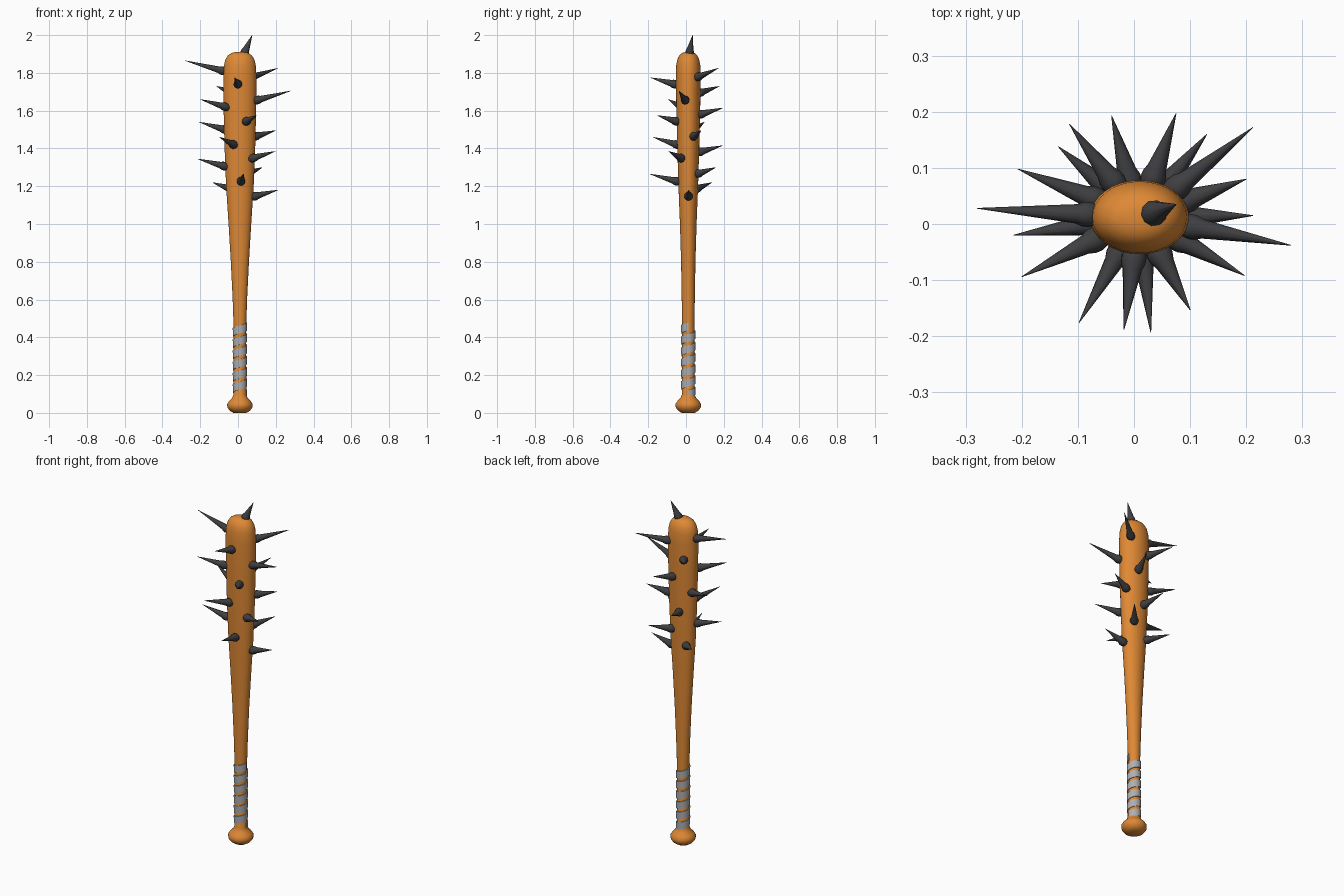
import bpy, bmesh
from math import cos, sin, pi, radians, hypot
from mathutils import Vector

cube = bpy.data.objects.get("Cube")
if cube:
    bpy.data.objects.remove(cube, do_unlink=True)

CX, CY = 0.01, 0.012  # axis of the bat


def material(name, rgb, rough):
    m = bpy.data.materials.new(name)
    m.use_nodes = True
    bsdf = m.node_tree.nodes["Principled BSDF"]
    bsdf.inputs["Base Color"].default_value = (*rgb, 1)
    bsdf.inputs["Roughness"].default_value = rough
    m.diffuse_color = (*rgb, 1)
    return m


wood = material("orange_wood", (0.74, 0.25, 0.035), 0.6)
iron = material("dark_iron", (0.05, 0.05, 0.055), 0.5)
cloth = material("grey_tape", (0.42, 0.43, 0.45), 0.8)


def loft(name, rings, mat, angle):
    """Skin a list of closed rings of points and cap both ends."""
    bm = bmesh.new()
    loops = [[bm.verts.new(p) for p in ring] for ring in rings]
    for a, b in zip(loops, loops[1:]):
        n = len(a)
        for i in range(n):
            j = (i + 1) % n
            bm.faces.new((a[i], a[j], b[j], b[i]))
    bm.faces.new(loops[0][::-1])
    bm.faces.new(loops[-1])
    bmesh.ops.recalc_face_normals(bm, faces=bm.faces)
    mesh = bpy.data.meshes.new(name)
    bm.to_mesh(mesh)
    bm.free()
    mesh.materials.append(mat)
    ob = bpy.data.objects.new(name, mesh)
    bpy.context.collection.objects.link(ob)
    bpy.ops.object.select_all(action="DESELECT")
    ob.select_set(True)
    bpy.context.view_layer.objects.active = ob
    bpy.ops.object.shade_smooth_by_angle(angle=radians(angle))
    return ob


def ring(center, u, v, ru, rv, n):
    return [center + u * ru * cos(2 * pi * i / n) + v * rv * sin(2 * pi * i / n)
            for i in range(n)]


X, Y, Z = Vector((1, 0, 0)), Vector((0, 1, 0)), Vector((0, 0, 1))

# Bat body: height, half width, half depth (barrel is flattened)
profile = [
    (0.0, 0.035, 0.035), (0.012, 0.054, 0.054), (0.028, 0.066, 0.066),
    (0.046, 0.068, 0.068), (0.062, 0.058, 0.058), (0.078, 0.042, 0.042),
    (0.095, 0.034, 0.034), (0.45, 0.033, 0.032), (0.62, 0.039, 0.035),
    (0.8, 0.048, 0.038), (1.0, 0.06, 0.044), (1.2, 0.073, 0.052),
    (1.4, 0.081, 0.058), (1.6, 0.086, 0.063), (1.78, 0.088, 0.066),
    (1.84, 0.084, 0.064), (1.87, 0.077, 0.058), (1.893, 0.063, 0.047),
    (1.906, 0.043, 0.032), (1.911, 0.02, 0.015),
]
loft("bat_body", [ring(Vector((CX, CY, z)), X, Y, rx, ry, 32)
                  for z, rx, ry in profile], wood, 50)

# Grip tape: a flat band wound up the handle
TURNS, STEPS, PITCH, Z0, HALF = 6, 28, 0.0595, 0.1, 0.021
band = []
for k in range(TURNS * STEPS + 1):
    a = 2 * pi * k / STEPS
    z = Z0 + PITCH * k / STEPS
    band.append([Vector((CX + r * cos(a), CY + r * sin(a), z + dz))
                 for r, dz in ((0.03, -HALF), (0.037, -HALF),
                               (0.038, HALF), (0.03, HALF))])
loft("grip_tape", band, cloth, 40)


def barrel_radii(z):
    for (z0, a0, b0), (z1, a1, b1) in zip(profile, profile[1:]):
        if z0 <= z <= z1:
            t = (z - z0) / (z1 - z0)
            return a0 + (a1 - a0) * t, b0 + (b1 - b0) * t


def spike(name, base, tip):
    """Cone with a slightly swollen root, sunk a little into the wood."""
    axis = (tip - base).normalized()
    length = (tip - base).length
    u = axis.orthogonal().normalized()
    v = axis.cross(u)
    shape = [(-0.012, 0.018), (0.006, 0.023), (0.018, 0.022),
             (0.03, 0.0175), (length, 0.0006)]
    loft(name, [ring(base + axis * d, u, v, r, r, 10) for d, r in shape], iron, 50)


# Spike tips round the barrel
tips = [
    (-0.28, 0.028, 1.865), (0.212, 0.172, 1.825), (-0.018, -0.188, 1.775),
    (-0.115, 0.178, 1.73), (0.28, -0.038, 1.705), (-0.2, -0.094, 1.66),
    (0.075, 0.197, 1.615), (0.1, -0.153, 1.575), (-0.207, 0.098, 1.54),
    (0.2, 0.08, 1.495), (-0.098, -0.176, 1.46), (-0.04, 0.193, 1.415),
    (0.197, -0.092, 1.385), (-0.215, -0.02, 1.345), (0.13, 0.16, 1.3),
    (0.03, -0.193, 1.265), (-0.135, 0.138, 1.22), (0.212, 0.015, 1.18),
]
for i, (x, y, z) in enumerate(tips):
    dx, dy = x - CX, y - CY
    rx, ry = barrel_radii(z - 0.03)
    t = 1 / hypot(dx / rx, dy / ry)
    drop = 0.27 * (1 - t) * hypot(dx, dy)
    spike(f"barrel_spike_{i + 1}",
          Vector((CX + dx * t, CY + dy * t, z - drop)), Vector((x, y, z)))

# Single spike leaning out of the top
spike("top_spike", Vector((0.032, 0.018, 1.9)), Vector((0.075, 0.035, 2.0)))
